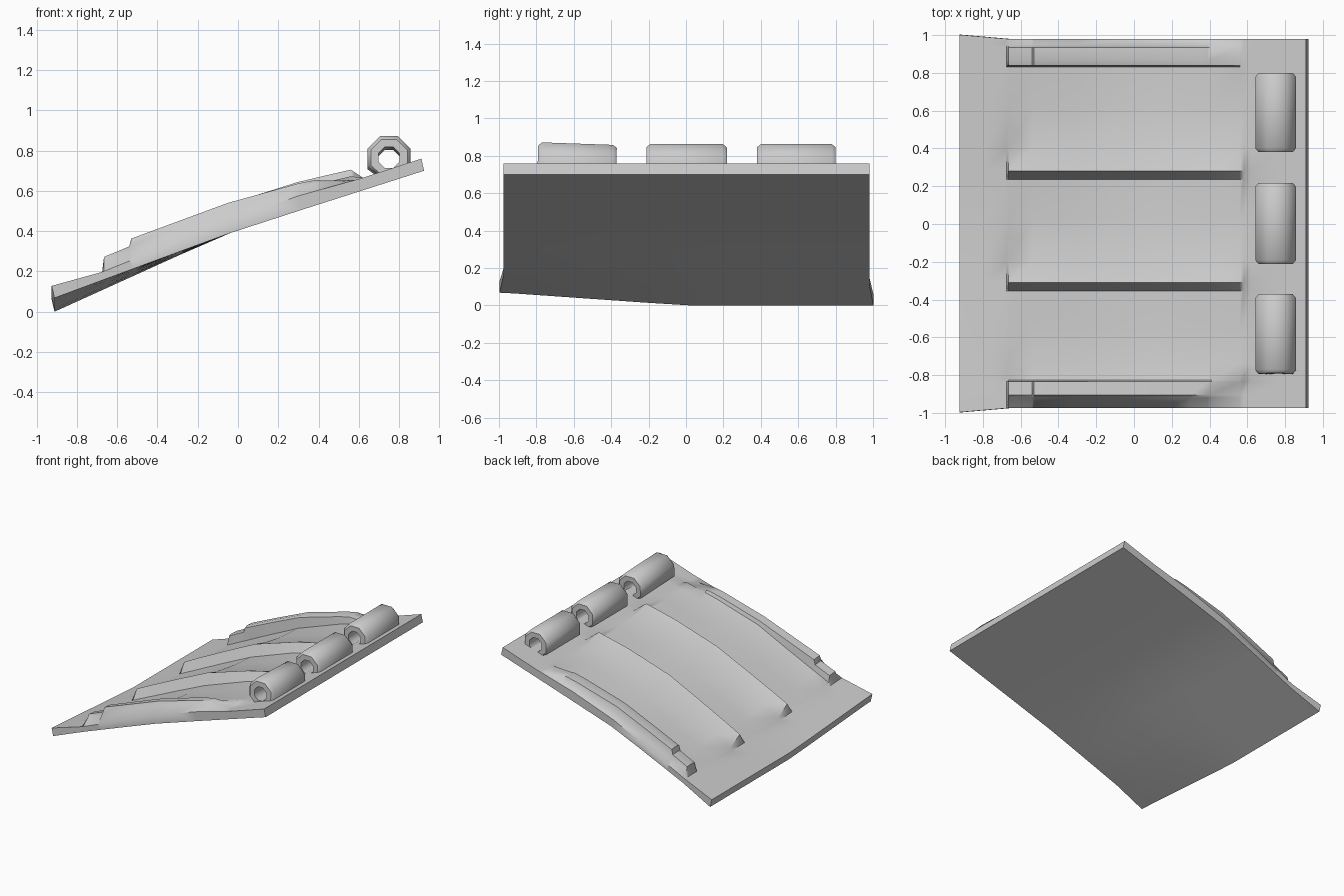
import bpy, bmesh, math

if "Cube" in bpy.data.objects:
    bpy.data.objects.remove(bpy.data.objects["Cube"])


def lerp(table, t):
    """Piecewise linear lookup in a list of (t, value)."""
    if t <= table[0][0]:
        return table[0][1]
    for (a, va), (b, vb) in zip(table, table[1:]):
        if t <= b:
            return va + (vb - va) * (t - a) / (b - a)
    return table[-1][1]


def finish(name, bm, angle):
    bmesh.ops.recalc_face_normals(bm, faces=bm.faces)
    mesh = bpy.data.meshes.new(name)
    bm.to_mesh(mesh)
    bm.free()
    ob = bpy.data.objects.new(name, mesh)
    bpy.context.collection.objects.link(ob)
    bpy.ops.object.select_all(action='DESELECT')
    ob.select_set(True)
    bpy.context.view_layer.objects.active = ob
    bpy.ops.object.shade_smooth_by_angle(angle=math.radians(angle))
    return ob


# Slope of the plate, underside, sag of its low end, and ridge heights along x
SLOPE = [(-0.925, 0.13), (-0.67, 0.20), (-0.05, 0.45), (0.3, 0.575),
         (0.62, 0.665), (0.91, 0.76)]
UNDER = [(-0.925, 0.07), (-0.07, 0.385), (0.3, 0.505), (0.91, 0.70)]
SAG = [(-0.925, 0.07), (-0.1, 0.0)]
RIDGE = [(-0.675, 0), (-0.665, 0.075), (-0.54, 0.08), (-0.05, 0.085),
         (0.40, 0.065), (0.56, 0.057), (0.62, 0)]
RAIL = [(-0.675, 0), (-0.665, 0.075), (-0.54, 0.075), (-0.53, 0.11),
        (-0.05, 0.09), (0.39, 0.055), (0.41, 0.045), (0.58, 0)]
# Saw-tooth section across y: steep on the -y side, easing down towards +y
SECTION = [(-0.975, 0), (-0.92, 0.7), (-0.905, 1), (-0.835, 0.95),
           (-0.825, 0.65), (-0.74, 0.4), (-0.55, 0.15), (-0.355, 0),
           (-0.31, 1), (-0.2, 0.6), (0.03, 0.2), (0.235, 0), (0.28, 1),
           (0.4, 0.6), (0.6, 0.2), (0.83, 0), (0.84, 0.9), (0.87, 1),
           (0.935, 0.95), (0.95, 0.3), (0.98, 0)]
# The humps are narrow at both ends and wide in the middle
NARROW = [(-0.67, 3), (-0.05, 1), (0.56, 2)]
XS = [-0.925, -0.8, -0.675, -0.665, -0.54, -0.53, -0.3, -0.05, 0.15, 0.3,
      0.39, 0.41, 0.56, 0.58, 0.62, 0.75, 0.91]


def sag(x, y):
    return lerp(SAG, x) * max(0, min(1, 1 + y))


def top_height(x, y):
    rail = abs(y) > 0.83
    power = 1 if rail else lerp(NARROW, x)
    ridge = lerp(SECTION, y) ** power * lerp(RAIL if rail else RIDGE, x)
    return lerp(SLOPE, x) - sag(x, y) + ridge


# Ridged plate: closed solid with a modelled top and a plain underside
bm = bmesh.new()
ys = [s[0] for s in SECTION]
top, bottom = [], []
for x in XS:
    spread = lerp([(-0.925, 0.022), (-0.67, 0)], x)
    row_t, row_b = [], []
    for y in ys:
        yy = y + math.copysign(spread, y) if abs(y) > 0.97 else y
        row_t.append(bm.verts.new((x, yy, top_height(x, y))))
        row_b.append(bm.verts.new((x + 0.014, yy, lerp(UNDER, x) - sag(x, y))))
    top.append(row_t)
    bottom.append(row_b)
nx, ny = len(XS), len(ys)
for i in range(nx - 1):
    for j in range(ny - 1):
        for g in (top, bottom):
            bm.faces.new((g[i][j], g[i + 1][j], g[i + 1][j + 1], g[i][j + 1]))
    for j in (0, ny - 1):
        bm.faces.new((top[i][j], top[i + 1][j], bottom[i + 1][j], bottom[i][j]))
for j in range(ny - 1):
    for i in (0, nx - 1):
        bm.faces.new((top[i][j], top[i][j + 1], bottom[i][j + 1], bottom[i][j]))
finish("ridged_plate", bm, 48)


# Hinge knuckles: eight-sided tubes with chamfered ends, seated in the plate
def knuckle(name, y, length, z, tilt):
    h = length / 2
    cx = 0.75
    section = [(0.056, -h), (0.098, -h), (0.116, -h + 0.02),
               (0.116, h - 0.02), (0.098, h), (0.056, h)]
    bm = bmesh.new()
    rings = []
    for k in range(8):
        a = math.radians(22.5 + 45 * k)
        ring = []
        for r, v in section:
            px, pz = r * math.cos(a), r * math.sin(a)
            seat = lerp(SLOPE, cx + px) - 0.025 - z
            ring.append(bm.verts.new((px, v, max(pz, seat))))
        rings.append(ring)
    for k in range(8):
        a, b = rings[k], rings[(k + 1) % 8]
        for m in range(6):
            n = (m + 1) % 6
            bm.faces.new((a[m], b[m], b[n], a[n]))
    ob = finish(name, bm, 50)
    ob.location = (cx, y, z)
    ob.rotation_euler = (math.radians(tilt), 0, 0)


knuckle("hinge_knuckle_front", -0.583, 0.42, 0.758, -2)
knuckle("hinge_knuckle_middle", 0.003, 0.43, 0.755, 0)
knuckle("hinge_knuckle_back", 0.59, 0.42, 0.755, 0)
